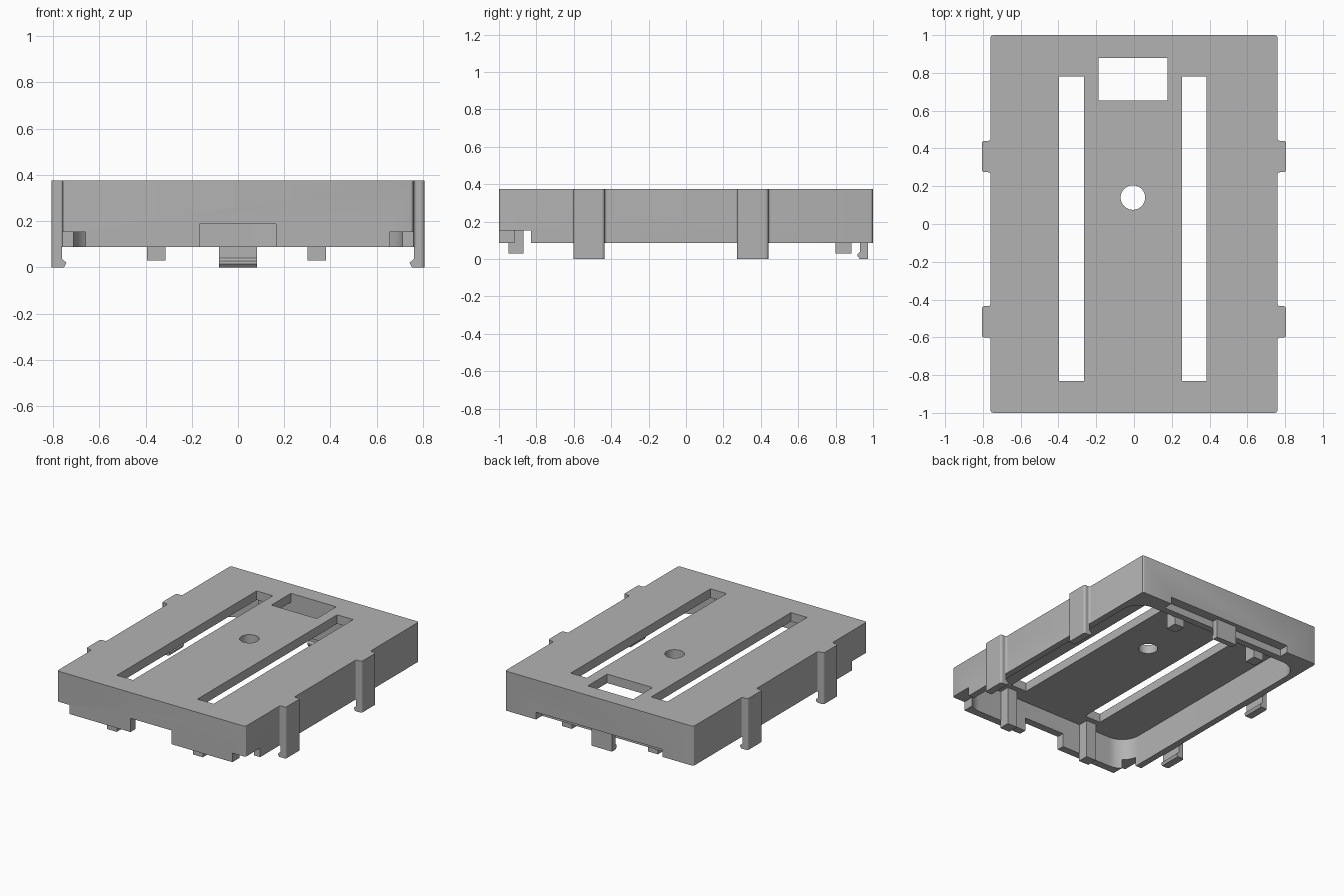
import bpy
import bmesh
import math

cube = bpy.data.objects.get("Cube")
if cube:
    bpy.data.objects.remove(cube, do_unlink=True)

grey = bpy.data.materials.new("plain grey plastic")
grey.use_nodes = True
colour = (0.45, 0.45, 0.45, 1)
grey.diffuse_color = colour
grey.node_tree.nodes["Principled BSDF"].inputs["Base Color"].default_value = colour


def prism(name, outline, low, high, axis="z"):
    """Extrude a 2D outline along x, y or z."""
    place = {"z": lambda a, b, c: (a, b, c),
             "y": lambda a, b, c: (a, c, b),
             "x": lambda a, b, c: (c, a, b)}[axis]
    bm = bmesh.new()
    bottom = [bm.verts.new(place(a, b, low)) for a, b in outline]
    top = [bm.verts.new(place(a, b, high)) for a, b in outline]
    bm.faces.new(bottom)
    bm.faces.new(top)
    for i in range(len(outline)):
        j = (i + 1) % len(outline)
        bm.faces.new((bottom[i], bottom[j], top[j], top[i]))
    bmesh.ops.recalc_face_normals(bm, faces=bm.faces)
    mesh = bpy.data.meshes.new(name)
    bm.to_mesh(mesh)
    bm.free()
    mesh.materials.append(grey)
    obj = bpy.data.objects.new(name, mesh)
    bpy.context.collection.objects.link(obj)
    return obj


def rounded(x0, x1, y0, y1, r, steps=6):
    """Rectangle outline with rounded corners."""
    corners = [(x1 - r, y1 - r), (x0 + r, y1 - r), (x0 + r, y0 + r), (x1 - r, y0 + r)]
    points = []
    for k, (cx, cy) in enumerate(corners):
        for s in range(steps + 1):
            a = math.pi / 2 * (k + s / steps)
            points.append((cx + r * math.cos(a), cy + r * math.sin(a)))
    return points


def box(name, x0, x1, y0, y1, z0, z1):
    return prism(name, [(x0, y0), (x1, y0), (x1, y1), (x0, y1)], z0, z1)


def cut(target, cutter):
    cutter.hide_render = True
    mod = target.modifiers.new("cut", "BOOLEAN")
    mod.operation = "DIFFERENCE"
    mod.solver = "EXACT"
    mod.object = cutter
    bpy.context.view_layer.objects.active = target
    bpy.ops.object.modifier_apply(modifier=mod.name)
    bpy.data.objects.remove(cutter, do_unlink=True)


def smooth(obj):
    bpy.ops.object.select_all(action="DESELECT")
    obj.select_set(True)
    bpy.context.view_layer.objects.active = obj
    bpy.ops.object.shade_smooth_by_angle(angle=math.radians(30))


RIM, CEILING, TOP = 0.087, 0.31, 0.375
MID = -0.006  # centre line of the openings

# Tray shell, hollow from below
shell = prism("tray_shell", rounded(-0.76, 0.76, -1, 1, 0.015, 3), RIM, TOP)
cut(shell, prism("cavity", rounded(-0.713, 0.713, -0.945, 0.88, 0.14, 12), -0.1, CEILING))

# Openings in the top: two slots, a window and a round hole
for side in (-1, 1):
    x = MID + side * 0.325
    cut(shell, box("slot", x - 0.065, x + 0.065, -0.83, 0.78, 0.25, 0.5))
cut(shell, box("window", MID - 0.183, MID + 0.183, 0.655, 0.879, 0.25, 0.5))
circle = [(MID + 0.065 * math.cos(math.tau * i / 40), 0.14 + 0.065 * math.sin(math.tau * i / 40))
          for i in range(40)]
cut(shell, prism("round_hole", circle, 0.25, 0.5))

# Notches in the rim: front middle, front corners, back
cut(shell, box("front_notch", -0.167, 0.165, -1.1, -0.9, 0, 0.187))
for x0, x1 in ((-0.9, -0.66), (0.655, 0.9)):
    cut(shell, box("corner_notch", x0, x1, -1.1, -0.83, 0, 0.153))
cut(shell, box("back_notch", -0.51, 0.51, 0.93, 1.1, 0, 0.14))
smooth(shell)

# Side clips with inward barbs and small blends into the wall
barb = [(0.75, RIM), (0.762, RIM), (0.762, 0.037), (0.742, 0.02), (0.752, 0), (0.806, 0),
        (0.806, TOP), (0.75, TOP)]
for side, label in ((1, "left"), (-1, "right")):
    for y, place in ((-0.518, "front"), (0.357, "back")):
        pts = [(side * a, b) for a, b in barb]
        clip = prism(f"{place}_{label}_clip", pts, y - 0.083, y + 0.083, "y")
        bevel = clip.modifiers.new("round outer edges", "BEVEL")
        bevel.limit_method = "WEIGHT"
        bevel.width = 0.014
        bevel.segments = 3
        weights = clip.data.attributes.new("bevel_weight_edge", "FLOAT", "EDGE")
        for edge in clip.data.edges:
            a, b = (clip.data.vertices[v].co for v in edge.vertices)
            if abs(a.x) > 0.8 and abs(b.x) > 0.8 and abs(a.z - b.z) > 0.1:
                weights.data[edge.index].value = 1
        smooth(clip)
        for end in (-1, 1):
            edge_y, r = y + end * 0.083, 0.013
            arc = [(side * (0.76 + r - r * math.cos(t * math.pi / 8)),
                    edge_y + end * (r - r * math.sin(t * math.pi / 8))) for t in range(5)]
            fillet = prism("clip_fillet", arc + [(side * 0.759, edge_y)], RIM, TOP)
            smooth(fillet)

# Back hook, barb facing the front
hook = [(0.93, 0.15), (0.93, 0.04), (0.917, 0.027), (0.917, 0.015), (0.93, 0),
        (0.972, 0), (0.972, 0.15)]
prism("back_hook", hook, -0.083, 0.083, "x")

# Locating pegs running down the inside of the end walls
for side, label in ((1, "left"), (-1, "right")):
    x = MID + side * 0.347
    box(f"front_{label}_peg", x - 0.04, x + 0.04, -0.95, -0.87, 0.03, CEILING + 0.01)
    box(f"back_{label}_peg", x - 0.04, x + 0.04, 0.80, 0.885, 0.03, CEILING + 0.01)
